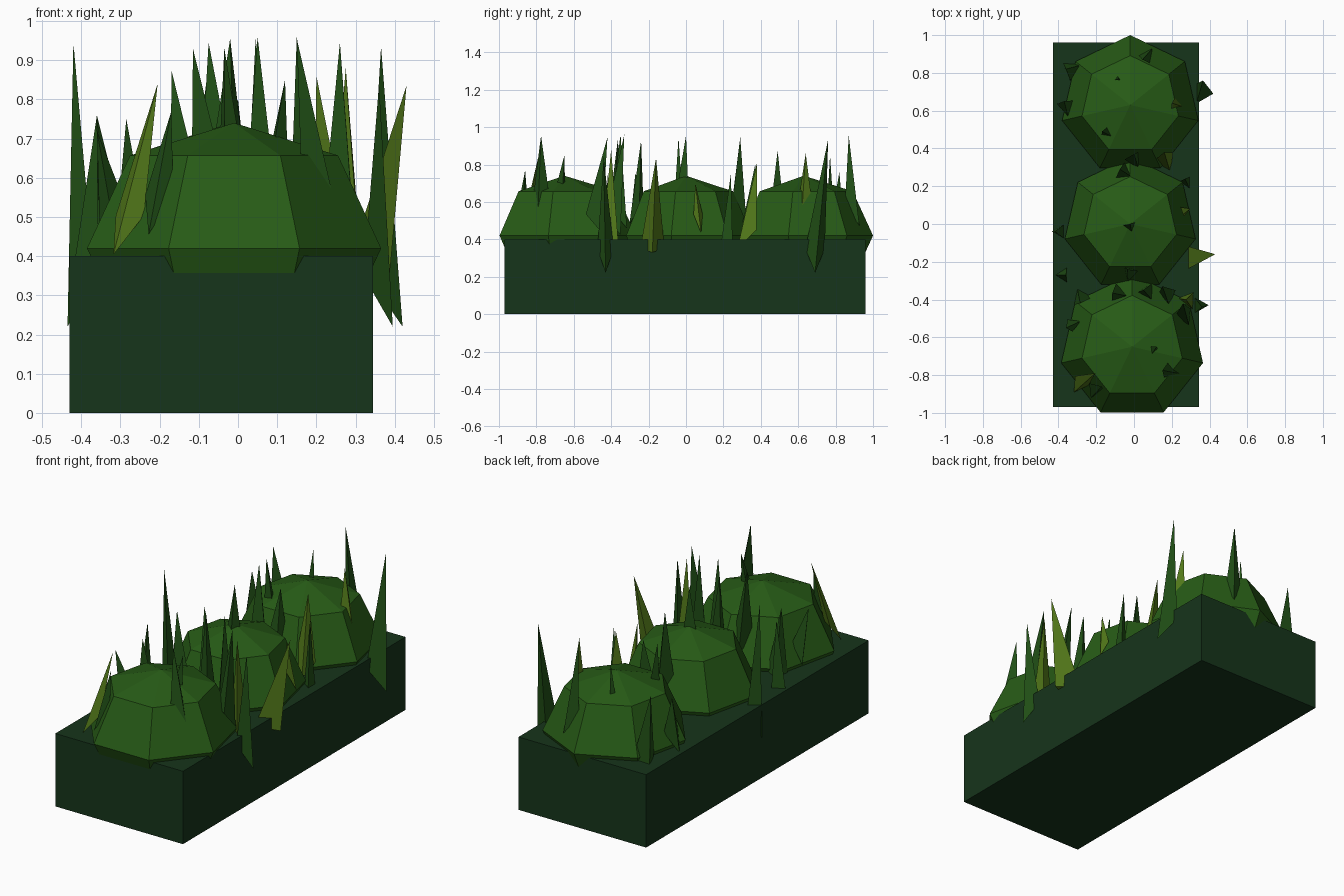
import bpy, bmesh, math, random
from mathutils import Vector
random.seed(4)


def material(name, rgb):
    m = bpy.data.materials.new(name)
    m.diffuse_color = (*rgb, 1)
    return m


def finish(bm, name, mat):
    bmesh.ops.recalc_face_normals(bm, faces=bm.faces[:])
    me = bpy.data.meshes.new(name)
    bm.to_mesh(me)
    bm.free()
    me.materials.append(mat)
    ob = bpy.data.objects.new(name, me)
    bpy.context.collection.objects.link(ob)
    return ob


soil = material("dark_green", (0.008, 0.035, 0.011))
leaf = material("leaf_green", (0.02, 0.105, 0.008))
dark = material("blade_green", (0.015, 0.08, 0.008))
light = material("blade_yellow_green", (0.085, 0.19, 0.01))

# Hedge base block
bm = bmesh.new()
bmesh.ops.create_cube(bm, size=1)
for v in bm.verts:
    v.co = Vector((v.co.x * 0.775 - 0.0425, v.co.y * 1.93 - 0.005, (v.co.z + 0.5) * 0.4))
finish(bm, "hedge_base", soil)

# Three seven-sided bushes: centre x, centre y, radius
DOMES = [(-0.01, -0.65, 0.385), (-0.02, 0.0, 0.355), (-0.02, 0.63, 0.37)]
for i, (cx, cy, r) in enumerate(DOMES):
    bm = bmesh.new()
    bmesh.ops.create_uvsphere(bm, u_segments=7, v_segments=4, radius=1)
    a0 = max(bm.verts, key=lambda v: v.co.xy.length).co
    turn = math.pi / 2 - math.atan2(a0.y, a0.x)
    for v in bm.verts:
        x, y, z = v.co
        c, s = math.cos(turn), math.sin(turn)
        zz = 0.42 + z * (0.32 if abs(z) > 0.9 else 0.335)
        v.co = (cx + r * (x * c - y * s), cy + r * (x * s + y * c), zz)
    finish(bm, f"bush_{i + 1}", leaf)


def ground(x, y):
    z = 0.4
    for cx, cy, r in DOMES:
        d = math.hypot(x - cx, y - cy) / r
        if d < 1:
            z = max(z, 0.41 + 0.32 * math.sqrt(1 - d * d))
    return z


# Grass blades: base x, y, tip x, y, z, base radius, optional lowest point z
DARK = [
    (0.07, 0.89, 0.045, 0.87, 0.955, 0.045), (-0.09, 0.77, -0.08, 0.77, 0.85, 0.02),
    (-0.33, 0.82, -0.36, 0.82, 0.76, 0.06), (-0.36, 0.62, -0.37, 0.65, 0.69, 0.05),
    (0.36, 0.69, 0.365, 0.76, 0.935, 0.06, 0.22), (-0.14, 0.48, -0.17, 0.49, 0.875, 0.035),
    (-0.05, 0.27, -0.075, 0.29, 0.945, 0.055), (0.0, 0.34, 0.0, 0.37, 0.8, 0.05),
    (0.28, 0.22, 0.27, 0.24, 0.75, 0.04), (-0.02, -0.02, -0.02, 0.0, 0.955, 0.045),
    (-0.39, -0.04, -0.42, -0.04, 0.945, 0.045, 0.22), (-0.38, -0.27, -0.36, -0.27, 0.76, 0.05, 0.3),
    (-0.02, -0.26, -0.035, -0.24, 0.93, 0.045), (-0.08, -0.37, -0.115, -0.365, 0.93, 0.055),
    (0.07, -0.36, 0.05, -0.35, 0.96, 0.05), (0.18, -0.38, 0.15, -0.33, 0.96, 0.05),
    (0.345, -0.43, 0.36, -0.44, 0.84, 0.05, 0.22), (-0.28, -0.38, -0.285, -0.42, 0.75, 0.06),
    (-0.32, -0.53, -0.36, -0.55, 0.72, 0.04), (0.27, -0.49, 0.26, -0.42, 0.945, 0.05),
    (0.1, -0.67, 0.12, -0.65, 0.85, 0.03), (0.2, -0.78, 0.15, -0.775, 0.955, 0.055),
    (-0.21, -0.88, -0.17, -0.86, 0.77, 0.045),
]
LIGHT = [
    (0.23, 0.63, 0.2, 0.64, 0.86, 0.045), (0.17, 0.33, 0.16, 0.38, 0.81, 0.06),
    (0.27, 0.07, 0.26, 0.05, 0.7, 0.03), (0.31, -0.18, 0.43, -0.16, 0.835, 0.075, 0.33),
    (0.29, -0.4, 0.275, -0.4, 0.88, 0.06), (-0.29, -0.85, -0.205, -0.79, 0.84, 0.05),
]


def grass(name, rows, mat):
    bm = bmesh.new()
    for x, y, tx, ty, tz, r, *low in rows:
        z = ground(x, y) - 0.05
        cx, cy, _ = min(DOMES, key=lambda d: math.hypot(x - d[0], y - d[1]))
        # Blades that overhang the block point their low corner outward in x
        a = math.atan2(0, x) if low else math.atan2(y - cy, x - cx) + random.uniform(-0.5, 0.5)
        vs = []
        for k in range(3):
            b = a + k * math.tau / 3
            vz = (low[0] if low else z - 0.1) if k == 0 else z
            vs.append(bm.verts.new((x + r * math.cos(b), y + r * math.sin(b), vz)))
        tip = bm.verts.new((tx, ty, tz))
        bm.faces.new(vs)
        for k in range(3):
            bm.faces.new((vs[k], vs[(k + 1) % 3], tip))
    finish(bm, name, mat)


grass("dark_grass_blades", DARK, dark)
grass("light_grass_blades", LIGHT, light)
